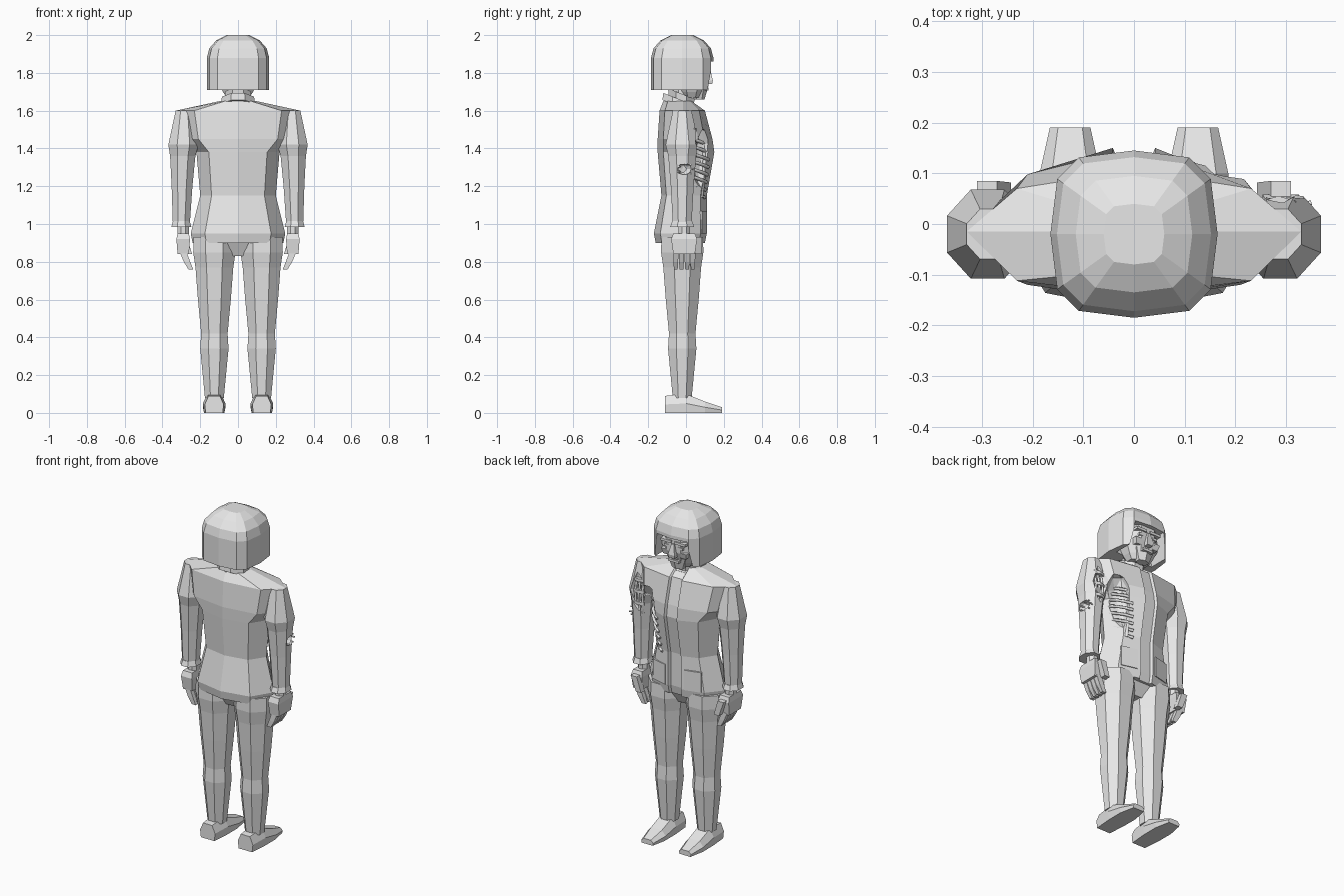
import bpy, bmesh, math, random
from mathutils import Vector

random.seed(4)
old = bpy.data.objects.get("Cube")
if old:
    bpy.data.objects.remove(old)

# single flat grey
shade = 0.8
grey = bpy.data.materials.new("plain_grey")
grey.use_nodes = True
colour = (shade, shade, shade, 1)
grey.diffuse_color = colour
grey.node_tree.nodes["Principled BSDF"].inputs["Base Color"].default_value = colour


def link(name, data):
    data.materials.append(grey)
    ob = bpy.data.objects.new(name, data)
    bpy.context.collection.objects.link(ob)
    return ob


def finish(name, bm):
    bmesh.ops.recalc_face_normals(bm, faces=bm.faces)
    mesh = bpy.data.meshes.new(name)
    bm.to_mesh(mesh)
    bm.free()
    return link(name, mesh)


def loft(name, rings):
    """Skin a list of equal point rings and cap both ends."""
    bm = bmesh.new()
    loops = [[bm.verts.new(point) for point in ring] for ring in rings]
    for lower, upper in zip(loops, loops[1:]):
        for i in range(len(lower)):
            bm.faces.new((lower[i - 1], lower[i], upper[i], upper[i - 1]))
    bm.faces.new(loops[0])
    bm.faces.new(loops[-1])
    return finish(name, bm)


def tube(name, x, y, profile, side=1, depth=1, sides=8, lean=0, tilt=0):
    """Stack flat-sided rings given as (height, radius); lean shifts the far end in x."""
    rings = []
    stretch = 1 / math.cos(math.pi / sides)
    for step, (z, radius) in enumerate(profile):
        centre = x + lean * step / (len(profile) - 1)
        ring = []
        for i in range(sides):
            angle = (i + 0.5) * math.tau / sides
            dx = math.cos(angle) * radius * stretch
            dy = math.sin(angle) * radius * stretch * depth
            ring.append((side * centre + dx, y + dy, z - tilt * dy))
        rings.append(ring)
    return loft(name, rings)


def block(name, centre, size):
    bm = bmesh.new()
    bmesh.ops.create_cube(bm, size=1)
    for v in bm.verts:
        v.co = v.co * Vector(size) + Vector(centre)
    return finish(name, bm)


def rod(name, points, radius):
    curve = bpy.data.curves.new(name, "CURVE")
    curve.dimensions = "3D"
    curve.bevel_depth = radius
    curve.bevel_resolution = 0
    curve.use_fill_caps = True
    spline = curve.splines.new("POLY")
    spline.points.add(len(points) - 1)
    for target, point in zip(spline.points, points):
        target.co = (*point, 1)
    return link(name, curve)


def cut(target, cutter):
    modifier = target.modifiers.new("cut", "BOOLEAN")
    modifier.object = cutter
    modifier.solver = "EXACT"
    bpy.context.view_layer.objects.active = target
    bpy.ops.object.modifier_apply(modifier=modifier.name)


def ragged_blob(name, centre, size):
    bm = bmesh.new()
    bmesh.ops.create_icosphere(bm, subdivisions=2, radius=1)
    for v in bm.verts:
        v.co = v.co * Vector(size) * random.uniform(0.85, 1.1) + Vector(centre)
    ob = finish(name, bm)
    ob.hide_render = True
    return ob


# jacket, with an open strip down the chest
def jacket_ring(z, width, back, front):
    corner = width * 0.7
    strip, inset = 0.035, front - 0.015
    half = [(0, -back), (corner, -back * 0.8), (width, -0.015), (corner, front * 0.7),
            (strip * 1.2, front), (strip, inset), (0, inset)]
    outline = half + [(-x, y) for x, y in half[-2:0:-1]]
    return [(x, y, z) for x, y in outline]


jacket = loft("jacket", [jacket_ring(*row) for row in (
    (0.9, 0.24, 0.16, 0.1), (0.95, 0.25, 0.17, 0.11), (1.15, 0.2, 0.13, 0.11),
    (1.38, 0.22, 0.15, 0.15), (1.45, 0.3, 0.15, 0.14), (1.6, 0.33, 0.14, 0.1),
    (1.65, 0.1, 0.12, 0.03))])


# hand with four curled fingers and a thumb
def build_hand(word, side):
    x = 0.29
    tube(word + "_wrist", x, -0.01, [(1, 0.03), (0.93, 0.03)], side)
    tube(word + "_palm", x, -0.01, [(0.95, 0.03), (0.92, 0.036), (0.84, 0.03)], side, depth=1.9, sides=4)
    for i in range(4):
        y = (i - 1.8) * 0.03
        tube(word + "_finger", x, y, [(0.85, 0.018), (0.8, 0.017), (0.76, 0.013)],
             side, depth=0.75, sides=4, lean=-0.04)
    tube(word + "_thumb", x, 0.065, [(0.93, 0.02), (0.84, 0.017)], side, sides=4, lean=-0.03)


# shoe, skinned from heel to toe
def build_shoe(word, side):
    rings = []
    for y, width, height in ((-0.11, 0.05, 0.09), (0, 0.06, 0.1), (0.1, 0.06, 0.06), (0.19, 0.04, 0.03)):
        half = [(width * 0.9, 0), (width, height / 2), (width * 0.6, height)]
        outline = half + [(-x, z) for x, z in reversed(half)]
        rings.append([(side * 0.126 + x, y, z) for x, z in outline])
    loft(word + "_shoe", rings)


# paired parts
sleeves = {}
for side, word in ((1, "left"), (-1, "right")):
    sleeves[word] = tube(word + "_sleeve", 0.285, -0.02, [
        (1.6, 0.045), (1.42, 0.08), (1.36, 0.067), (1.2, 0.055), (1, 0.045)], side, depth=1.1, lean=0.015)
    tube(word + "_cuff", 0.3, -0.02, [(1.015, 0.044), (0.985, 0.053)], side, depth=1.2)
    tube(word + "_trouser_leg", 0.125, -0.02, [
        (0.93, 0.11), (0.85, 0.112), (0.77, 0.1), (0.6, 0.087), (0.42, 0.07), (0.34, 0.075), (0.08, 0.05)], side)
    build_hand(word, side)
    build_shoe(word, side)
    pocket = block(word + "_pocket", (0, 0, 0), (0.1, 0.02, 0.12))
    pocket.location = (side * 0.11, 0.088, 1.01)
    pocket.rotation_euler.z = -side * 0.25
tube("hips", 0, -0.02, [(0.93, 0.15), (0.83, 0.08)], depth=0.7)

# neck and two-layer collar
tube("neck", 0, -0.02, [(1.58, 0.05), (1.75, 0.05)])
tube("collar", 0, -0.035, [(1.62, 0.09), (1.66, 0.085)], tilt=0.4)
tube("shirt_collar", 0, -0.025, [(1.64, 0.065), (1.69, 0.07)], tilt=0.4)


# hair cap, a rounded square ring under a dome, with a face opening
def hair_ring(z, scale):
    ring = []
    for i in range(12):
        angle = i * math.tau / 12
        x, y = (math.copysign(abs(u) ** 0.6, u) for u in (math.cos(angle), math.sin(angle)))
        ring.append((x * scale * 0.165, y * scale * 0.165 - 0.02, z))
    return ring


hair_rings = [hair_ring(1.71, 1)]
for i in range(4):
    angle = i * 0.4
    hair_rings.append(hair_ring(1.88 + 0.128 * math.sin(angle), math.cos(angle)))
hair = loft("hair", hair_rings)
opening = loft("opening_cutter", [[(-w, 0, z), (w, 0, z), (w, 0.3, z), (-w, 0.3, z)]
                                  for z, w in ((1.6, 0.145), (1.86, 0.1))])
cut(hair, opening)

# face
tube("face", 0, 0.03, [(1.67, 0.06), (1.7, 0.08), (1.77, 0.112), (1.88, 0.11)], depth=0.8)
tube("jaw", 0, 0.07, [(1.66, 0.035), (1.73, 0.06)], depth=0.7, sides=6)
tube("nose", 0, 0.12, [(1.74, 0.018), (1.76, 0.022), (1.82, 0.008)], sides=4)
block("mouth", (0, 0.105, 1.715), (0.07, 0.03, 0.014))
for side in (1, -1):
    x = side * 0.047
    block("brow", (x, 0.112, 1.83), (0.07, 0.03, 0.015))
    block("eye", (x, 0.112, 1.8), (0.03, 0.02, 0.015))
    tube("cheek", 0.06, 0.095, [(1.74, 0.015), (1.775, 0.025)], side, sides=4)

# torn chest and torn sleeve on one side
chest_tear = ragged_blob("chest_tear", (0.19, 0.1, 1.33), (0.075, 0.075, 0.19))
arm_tear = ragged_blob("arm_tear", (0.285, 0.07, 1.43), (0.05, 0.055, 0.12))
elbow_tear = ragged_blob("elbow_tear", (0.345, -0.01, 1.29), (0.03, 0.04, 0.035))
for target, tear in ((jacket, chest_tear), (jacket, arm_tear),
                     (sleeves["left"], arm_tear), (sleeves["left"], elbow_tear)):
    cut(target, tear)
for helper in (opening, chest_tear, arm_tear, elbow_tear):
    bpy.data.objects.remove(helper)

# exposed ribs, arm rods and torn spikes
for i in range(8):
    z = 1.18 + i * 0.04
    swell = 1 - abs(z - 1.36)
    arc = [j / 4 for j in range(5)]
    rod("rib", [(0.2 * swell * math.cos(t), 0.145 * swell * math.sin(t), z - t * 0.04) for t in arc], 0.009)
rod("breast_bone", [(0.12, 0.08, 1.14), (0.12, 0.1, 1.34), (0.12, 0.08, 1.5)], 0.012)
for i in (-1, 0, 1):
    x = 0.285 + i * 0.023
    rod("arm_rod", [(x, 0.035, 1.3), (x, 0.045, 1.42), (x, 0.02, 1.55)], 0.008)
    z = 1.42 + i * 0.07
    tube("arm_joint", 0.285, 0.035, [(z, 0.035), (z + 0.018, 0.035)], depth=0.5, sides=6)
for i in range(7):
    angle = i * math.tau / 7
    y, z = 0.035 * math.cos(angle), 1.29 + 0.03 * math.sin(angle)
    rod("torn_spike", [(0.325, y, z), (0.35, y * 1.2, z)], 0.005)
